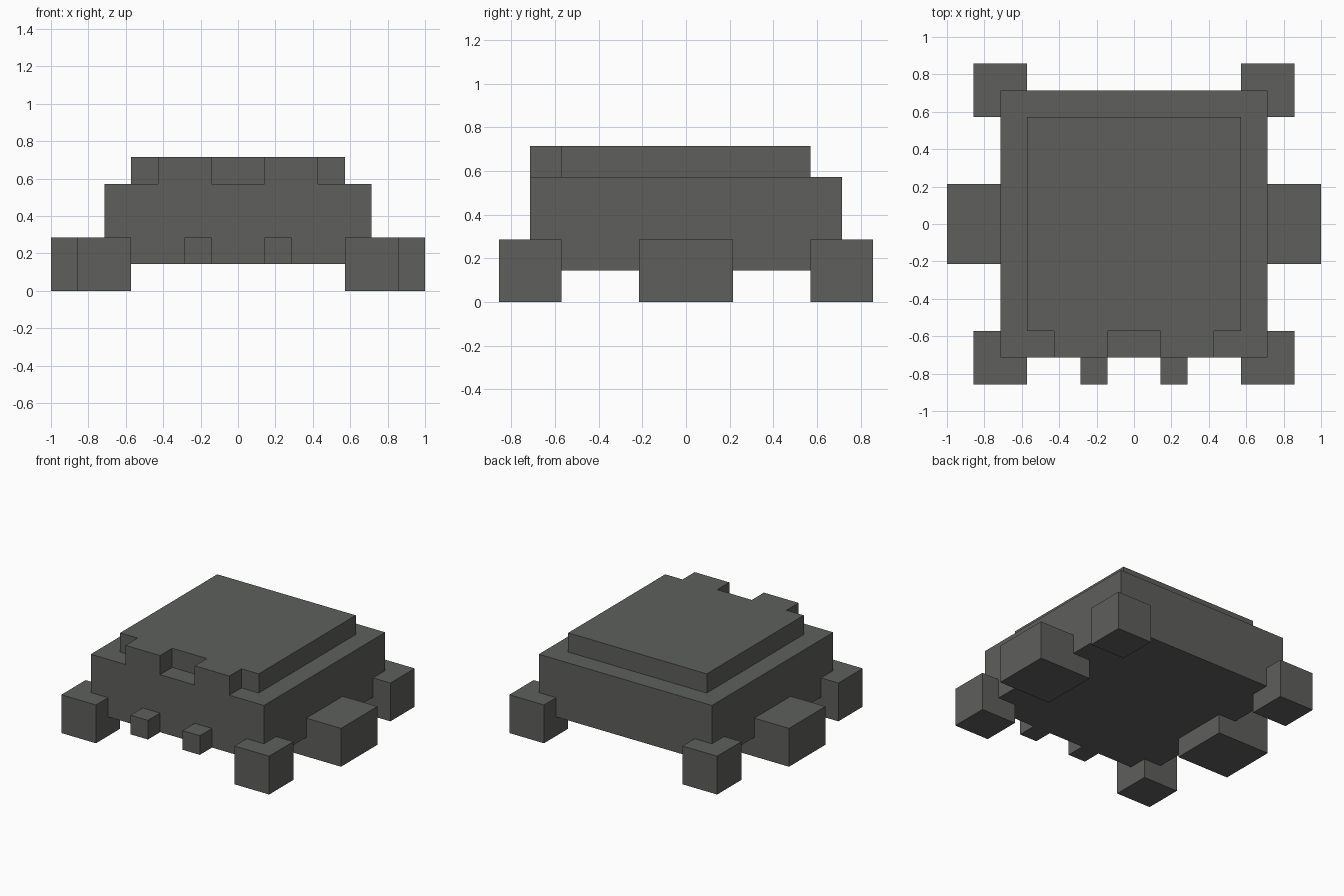
import bpy, bmesh
from mathutils import Vector

if "Cube" in bpy.data.objects:
    bpy.data.objects.remove(bpy.data.objects["Cube"])

U = 1 / 7  # everything sits on a block grid of this size

grey = bpy.data.materials.new("stone_grey")
grey.diffuse_color = (0.112, 0.117, 0.108, 1)
grey.use_nodes = True
grey.node_tree.nodes["Principled BSDF"].inputs["Base Color"].default_value = grey.diffuse_color


def prism(name, outline, z0, z1):
    """Extrude a flat outline, given in grid units, from z0 up to z1."""
    bm = bmesh.new()
    face = bm.faces.new([bm.verts.new((x * U, y * U, z0 * U)) for x, y in outline])
    ext = bmesh.ops.extrude_face_region(bm, geom=[face])
    verts = [g for g in ext["geom"] if isinstance(g, bmesh.types.BMVert)]
    bmesh.ops.translate(bm, verts=verts, vec=Vector((0, 0, (z1 - z0) * U)))
    bmesh.ops.recalc_face_normals(bm, faces=bm.faces)
    mesh = bpy.data.meshes.new(name)
    bm.to_mesh(mesh)
    bm.free()
    mesh.materials.append(grey)
    ob = bpy.data.objects.new(name, mesh)
    bpy.context.collection.objects.link(ob)
    return ob


def box(name, x0, x1, y0, y1, z0, z1):
    return prism(name, [(x0, y0), (x1, y0), (x1, y1), (x0, y1)], z0, z1)


# Shell: wide slab fused with a raised crown that has two front brow tabs
shell = box("shell", -5, 5, -5, 5, 1, 4)
half = [(1, -4), (1, -5), (3, -5), (3, -4), (4, -4), (4, 4)]
crown = prism("crown", half + [(-x, y) for x, y in reversed(half)], 3, 5)
crown.hide_render = True
union = shell.modifiers.new("fuse_crown", 'BOOLEAN')
union.operation = 'UNION'
union.solver = 'EXACT'
union.object = crown
bpy.context.view_layer.objects.active = shell
bpy.ops.object.modifier_apply(modifier=union.name)
bpy.data.objects.remove(crown)

# Merge the flush front faces into one
bm = bmesh.new()
bm.from_mesh(shell.data)
bmesh.ops.dissolve_limit(bm, angle_limit=0.01, verts=bm.verts, edges=bm.edges)
bm.to_mesh(shell.data)
bm.free()

# Legs and front fangs, mirrored left and right
for side, s in (("left", -1), ("right", 1)):
    def pair(name, a, b, *rest):
        box(f"{name}_{side}", min(s * a, s * b), max(s * a, s * b), *rest)

    pair("front_leg", 4, 6, -6, -4, 0, 2)
    pair("middle_leg", 4, 7, -1.5, 1.5, 0, 2)
    pair("back_leg", 4, 6, 4, 6, 0, 2)
    pair("fang", 1, 2, -6, -5, 1, 2)
